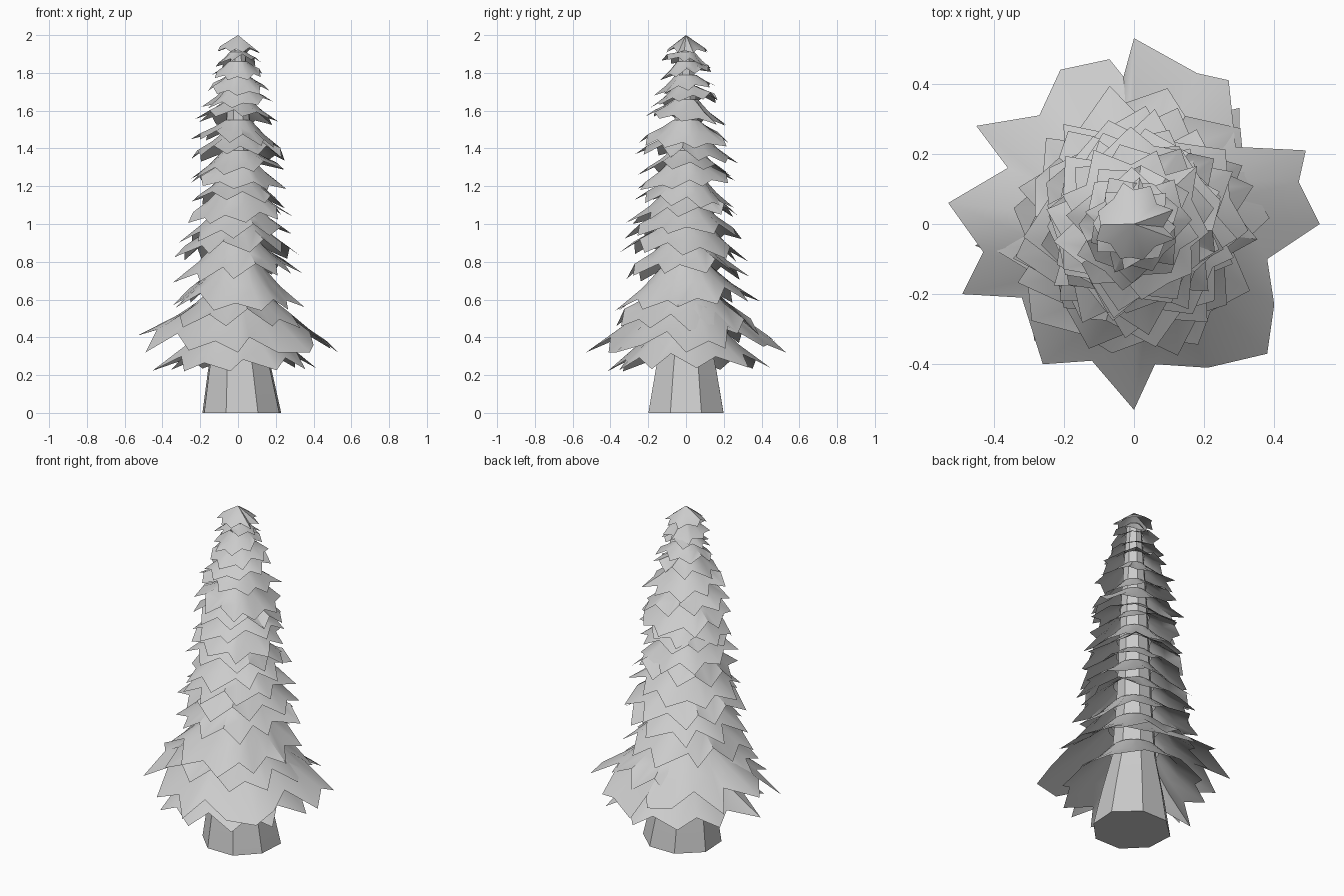
import bpy, bmesh, math, random
from math import sin, cos, pi, tau

if "Cube" in bpy.data.objects:
    bpy.data.objects.remove(bpy.data.objects["Cube"])

random.seed(7)


def finish(bm, name, angle=35):
    bmesh.ops.recalc_face_normals(bm, faces=bm.faces)
    me = bpy.data.meshes.new(name)
    bm.to_mesh(me)
    bm.free()
    ob = bpy.data.objects.new(name, me)
    bpy.context.collection.objects.link(ob)
    bpy.ops.object.select_all(action='DESELECT')
    ob.select_set(True)
    bpy.context.view_layer.objects.active = ob
    bpy.ops.object.shade_smooth_by_angle(angle=math.radians(angle))


def bridge(bm, a, b):
    n = len(a)
    for i in range(n):
        j = (i + 1) % n
        bm.faces.new((a[i], a[j], b[j], b[i]))


def skirt(name, rim, r_top, z_top):
    """Jagged cone sheet: rim is a list of (x, y, z), joined to a small top ring."""
    bm = bmesh.new()
    low = [bm.verts.new(p) for p in rim]
    if r_top == 0:
        apex = bm.verts.new((0, 0, z_top))
        for i in range(len(low)):
            bm.faces.new((low[i], low[(i + 1) % len(low)], apex))
    else:
        top, mid = [], []
        for x, y, z in rim:
            r = math.hypot(x, y)
            ux, uy = x / r, y / r
            top.append(bm.verts.new((ux * r_top, uy * r_top, z_top)))
            # slightly hollow slope, steeper near the trunk
            m = r_top + (r - r_top) * 0.45
            mid.append(bm.verts.new((ux * m, uy * m, z_top + (z - z_top) * 0.52)))
        bridge(bm, low, mid)
        bridge(bm, mid, top)
    finish(bm, name)


def random_rim(r, z, h, n, tilt):
    """Alternating tips and notches round a tier, gently tilted."""
    rim, ph, ta = [], random.uniform(0, tau), random.uniform(0, tau)
    for i in range(2 * n):
        a = ph + (i + random.uniform(-.3, .3)) * pi / n
        if i % 2 == 0:
            k, dz = random.uniform(.84, 1.0), 0
        else:
            k, dz = random.uniform(.66, .80), random.uniform(.15, .35) * h
        rim.append((r * k * cos(a), r * k * sin(a),
                    z + dz + tilt * (1 + cos(a - ta)) / 2))
    return rim


# Trunk: flared, slightly irregular, low sided
bm = bmesh.new()
prev = None
for z, r, dx in ((0, .215, .02), (.22, .175, .01), (.45, .125, 0), (.8, .10, 0),
                 (1.4, .075, 0), (1.92, .04, 0)):
    ring = [bm.verts.new((dx + r * cos(i * tau / 8 + .39) * (1.05 if i % 3 == 0 else 1),
                          r * sin(i * tau / 8 + .39), z)) for i in range(8)]
    if prev:
        bridge(bm, prev, ring)
    else:
        bm.faces.new(ring[::-1])
    prev = ring
bm.faces.new(prev)
finish(bm, "trunk")

# Widest tier: tips and notches in plan
wide = [(.53, 0, .32), (.47, .12, .38), (.49, .21, .34), (.29, .22, .46), (.27, .41, .35),
        (.18, .43, .36), (0, .53, .32), (-.03, .42, .42), (-.07, .47, .38), (-.21, .44, .40),
        (-.27, .31, .47), (-.45, .28, .37), (-.36, .16, .46), (-.53, .06, .41),
        (-.43, -.08, .44), (-.49, -.20, .32), (-.32, -.21, .42), (-.26, -.40, .33),
        (-.12, -.39, .38), (0, -.53, .32), (.06, -.40, .40), (.21, -.41, .32),
        (.38, -.37, .32), (.40, -.23, .36), (.38, -.10, .43)]
skirt("branch_tier_wide", wide, .14, .64)

# Remaining tiers: rim radius, rim height, slope height, tip count
tiers = [(.47, .22, .28, 10), (.44, .41, .26, 10), (.41, .54, .25, 10), (.36, .69, .22, 10),
         (.36, .80, .22, 9), (.33, .90, .20, 9), (.32, 1.00, .19, 9), (.29, 1.08, .17, 9),
         (.29, 1.18, .16, 9), (.27, 1.24, .15, 8), (.29, 1.32, .17, 9), (.26, 1.40, .15, 9),
         (.245, 1.52, .14, 9), (.20, 1.61, .12, 8), (.18, 1.68, .11, 8),
         (.15, 1.76, .10, 8), (.135, 1.82, .09, 8)]
for i, (r, z, h, n) in enumerate(tiers):
    r_top = .15 - .115 * (z / 2)
    skirt(f"branch_tier_{i + 1}", random_rim(r, z, h, n, .05 if i else .02), r_top, z + h)

# Pointed crown
skirt("crown", random_rim(.125, 1.905, .08, 8, .01), 0, 2.0)
